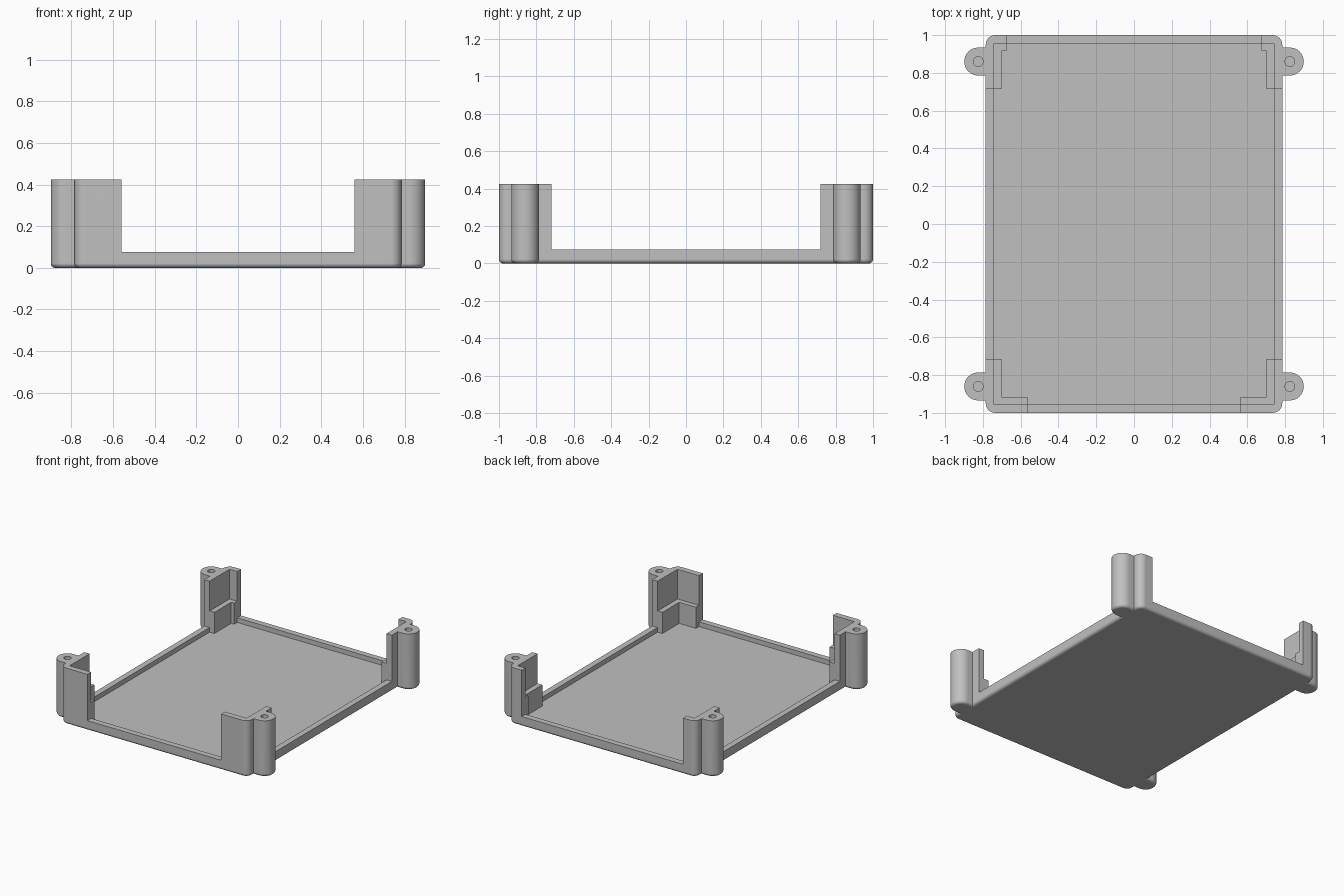
import bpy
import bmesh
import math

cube = bpy.data.objects.get("Cube")
if cube:
    bpy.data.objects.remove(cube, do_unlink=True)

grey = bpy.data.materials.new("grey_plastic")
grey.use_nodes = True
GREY = (0.53, 0.53, 0.53, 1)
grey.diffuse_color = GREY
grey.node_tree.nodes["Principled BSDF"].inputs["Base Color"].default_value = GREY

HX, HY, TOP = 0.785, 1.0, 0.425      # outer half sizes and post height
WALL, FLOOR, RIM = 0.045, 0.04, 0.075
SOFT = 0.022                         # rounding of the lower edge
LUG_X, LUG_Y, LUG_R = 0.825, 0.86, 0.074
SIDE_GAP, FRONT_GAP, BACK_GAP = 0.718, 0.56, 0.675


def new_object(name, bm):
    bmesh.ops.remove_doubles(bm, verts=bm.verts, dist=1e-5)
    bmesh.ops.recalc_face_normals(bm, faces=bm.faces)
    mesh = bpy.data.meshes.new(name)
    bm.to_mesh(mesh)
    bm.free()
    mesh.materials.append(grey)
    obj = bpy.data.objects.new(name, mesh)
    bpy.context.collection.objects.link(obj)
    return obj


def rounded_block(name, cx, cy, hx, hy, r, top):
    """Upright block with round corners and a rounded lower edge."""
    bm = bmesh.new()
    steps, rings = 8, []
    levels = [(SOFT * (1 - math.sin(a)), SOFT * (1 - math.cos(a)))
              for a in (i * math.pi / 2 / 6 for i in range(7))] + [(0, top)]
    for inset, z in levels:
        ring = []
        for k, (sx, sy) in enumerate(((1, 1), (-1, 1), (-1, -1), (1, -1))):
            for i in range(steps + 1):
                a = (k + i / steps) * math.pi / 2
                ring.append(bm.verts.new((cx + sx * (hx - r) + (r - inset) * math.cos(a),
                                          cy + sy * (hy - r) + (r - inset) * math.sin(a), z)))
        rings.append(ring)
    for low, high in zip(rings, rings[1:]):
        for i in range(len(low)):
            j = (i + 1) % len(low)
            bm.faces.new((low[i], low[j], high[j], high[i]))
    bm.faces.new(rings[0])
    bm.faces.new(rings[-1])
    return new_object(name, bm)


def box(name, x0, x1, y0, y1, z0, z1):
    bm = bmesh.new()
    bmesh.ops.create_cube(bm, size=1)
    for v in bm.verts:
        v.co = ((x0, x1)[v.co.x > 0], (y0, y1)[v.co.y > 0], (z0, z1)[v.co.z > 0])
    return new_object(name, bm)


def combine(target, tool, operation):
    """Apply a boolean and discard the tool object."""
    mod = target.modifiers.new("shape", 'BOOLEAN')
    mod.object, mod.operation, mod.solver = tool, operation, 'EXACT'
    graph = bpy.context.evaluated_depsgraph_get()
    mesh = bpy.data.meshes.new_from_object(target.evaluated_get(graph))
    target.modifiers.clear()
    target.data = mesh
    bpy.data.objects.remove(tool, do_unlink=True)


# Solid body with a screw lug at each corner
tray = rounded_block("tray", 0, 0, HX, HY, 0.05, TOP)
corners = [(sx, sy) for sx in (-1, 1) for sy in (-1, 1)]
for sx, sy in corners:
    lug = rounded_block("lug", sx * (LUG_X - 0.04), sy * LUG_Y,
                        LUG_R + 0.04, LUG_R, LUG_R, TOP)
    combine(tray, lug, 'UNION')

# Hollow out the inside, then lower the walls between the corner posts
cutters = [
    box("cavity", WALL - HX, HX - WALL, WALL - HY, HY - WALL, FLOOR, 1),
    box("side_gap", -1, 1, -SIDE_GAP, SIDE_GAP, RIM, 1),
    box("front_gap", -FRONT_GAP, FRONT_GAP, -1.2, 0, RIM, 1),
    box("back_gap", -BACK_GAP, BACK_GAP, 0, 1.2, RIM, 1),
]
for cutter in cutters:
    combine(tray, cutter, 'DIFFERENCE')

# Blind screw holes in the lugs
for sx, sy in corners:
    bm = bmesh.new()
    bmesh.ops.create_cone(bm, cap_ends=True, segments=24, radius1=0.026, radius2=0.026, depth=0.8)
    bmesh.ops.translate(bm, verts=bm.verts, vec=(sx * LUG_X, sy * LUG_Y, FLOOR + 0.4))
    combine(tray, new_object("screw_hole", bm), 'DIFFERENCE')

# L-shaped board rests inside the posts
LEDGE_X, LEDGE_Y, LEDGE_TOP = 0.70, 0.918, 0.20
for sx, sy in corners:
    end = FRONT_GAP if sy < 0 else BACK_GAP
    outline = [(end, LEDGE_Y), (LEDGE_X, LEDGE_Y), (LEDGE_X, SIDE_GAP),
               (HX - WALL, SIDE_GAP), (HX - WALL, HY - WALL), (end, HY - WALL)]
    bm = bmesh.new()
    base = bm.faces.new([bm.verts.new((sx * x, sy * y, FLOOR)) for x, y in outline])
    grown = bmesh.ops.extrude_face_region(bm, geom=[base], use_keep_orig=True)
    for v in grown["geom"]:
        if isinstance(v, bmesh.types.BMVert):
            v.co.z = LEDGE_TOP
    name = ("front" if sy < 0 else "back") + ("_left" if sx > 0 else "_right") + "_board_rest"
    new_object(name, bm)

# Smooth the curved surfaces and keep flat ones flat
bpy.ops.object.select_all(action='DESELECT')
tray.select_set(True)
bpy.context.view_layer.objects.active = tray
bpy.ops.object.shade_smooth_by_angle(angle=math.radians(30))
weighted = tray.modifiers.new("flat_faces", 'WEIGHTED_NORMAL')
weighted.keep_sharp = True
